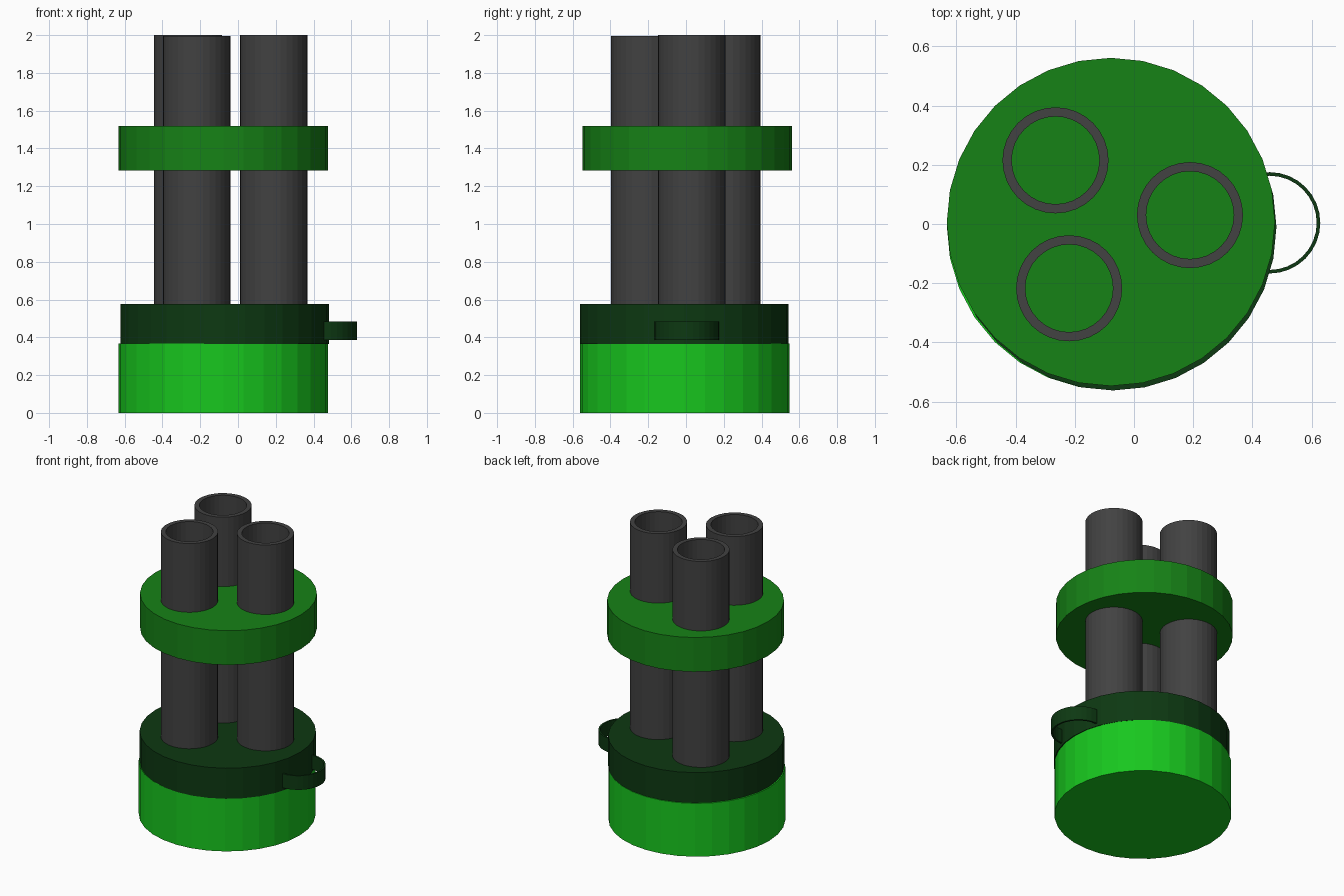
import bpy, bmesh
from math import sin, cos, pi

if "Cube" in bpy.data.objects:
    bpy.data.objects.remove(bpy.data.objects["Cube"])

SIDES = 32


def material(name, rgb):
    m = bpy.data.materials.new(name)
    m.diffuse_color = (*rgb, 1)
    m.use_nodes = True
    m.node_tree.nodes["Principled BSDF"].inputs["Base Color"].default_value = m.diffuse_color
    return m


def build(name, bm, mat):
    bmesh.ops.recalc_face_normals(bm, faces=bm.faces)
    mesh = bpy.data.meshes.new(name)
    bm.to_mesh(mesh)
    bm.free()
    mesh.materials.append(mat)
    ob = bpy.data.objects.new(name, mesh)
    bpy.context.collection.objects.link(ob)
    return ob


def ring_verts(bm, x, y, z, r):
    return [bm.verts.new((x + r * cos(2 * pi * i / SIDES), y + r * sin(2 * pi * i / SIDES), z))
            for i in range(SIDES)]


def disc(name, x, y, z0, z1, r, mat):
    bm = bmesh.new()
    low, high = ring_verts(bm, x, y, z0, r), ring_verts(bm, x, y, z1, r)
    bm.faces.new(low[::-1])
    bm.faces.new(high)
    for i in range(SIDES):
        j = (i + 1) % SIDES
        bm.faces.new((low[i], low[j], high[j], high[i]))
    return build(name, bm, mat)


def tube(name, x, y, z0, z1, r_out, r_in, mat):
    # closed rectangular section swept round the axis
    bm = bmesh.new()
    loops = [ring_verts(bm, x, y, z, r)
             for z, r in ((z0, r_out), (z1, r_out), (z1, r_in), (z0, r_in))]
    for k in range(4):
        a, b = loops[k], loops[(k + 1) % 4]
        for i in range(SIDES):
            j = (i + 1) % SIDES
            bm.faces.new((a[i], a[j], b[j], b[i]))
    return build(name, bm, mat)


bright = material("bright_green", (0.009, 0.57, 0.013))
mid = material("mid_green", (0.008, 0.225, 0.008))
dark = material("dark_green", (0.004, 0.04, 0.006))
grey = material("dark_grey", (0.054, 0.054, 0.054))

# Stacked base and upper collar
disc("base", -0.078, -0.007, 0, 0.368, 0.554, bright)
disc("lower_collar", -0.071, -0.01, 0.366, 0.577, 0.552, dark)
disc("upper_collar", -0.078, 0.007, 1.283, 1.52, 0.554, mid)

# Three hollow pipes through the upper collar
for i, (x, y, top) in enumerate(((0.189, 0.03, 2.0), (-0.265, 0.215, 2.0), (-0.219, -0.217, 1.995))):
    tube(f"pipe_{i + 1}", x, y, 0.5, top, 0.179, 0.148, grey)

# Thin ring handle set into the lower collar
tube("ring_handle", 0.458, 0.004, 0.386, 0.483, 0.171, 0.159, dark)
